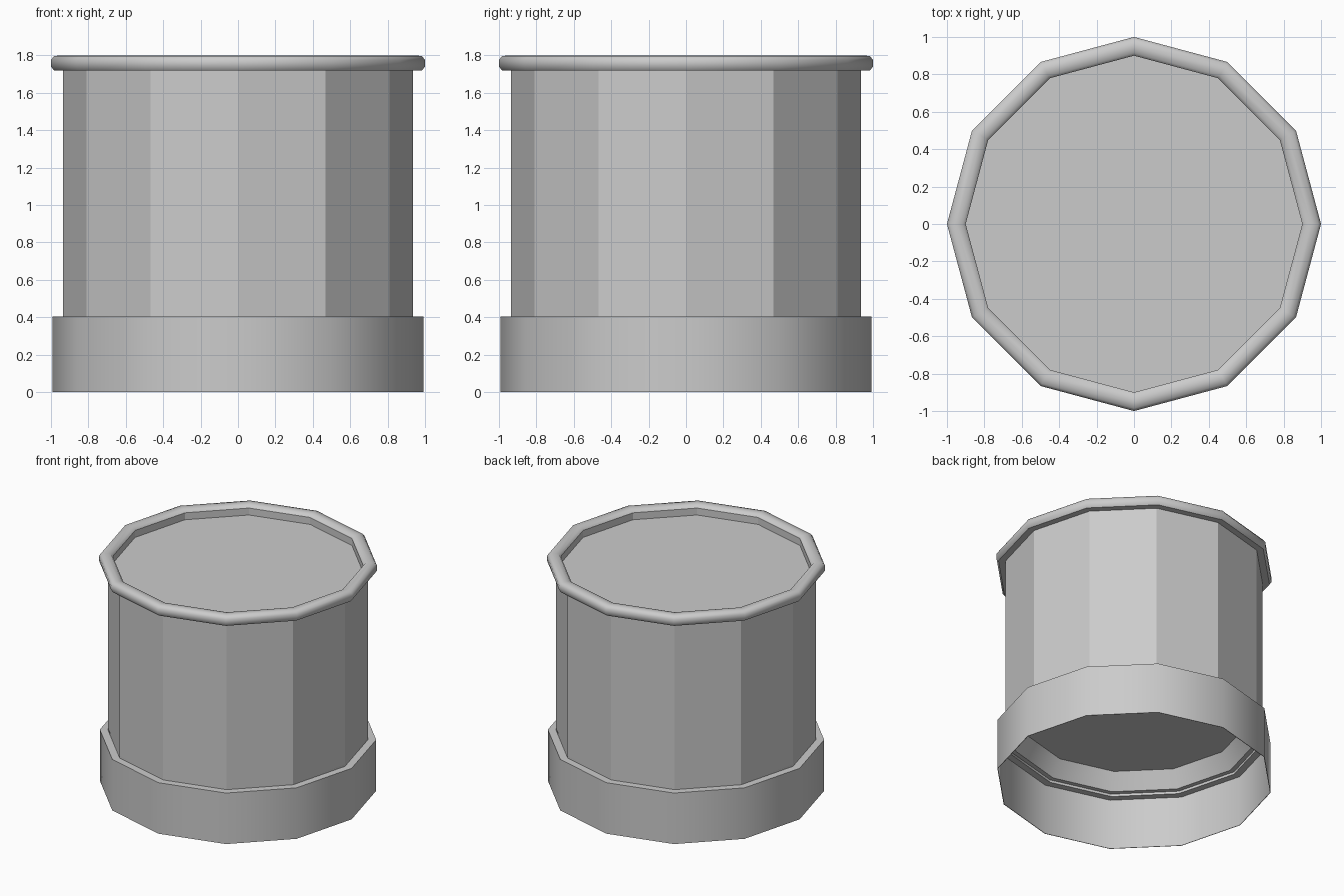
import bpy, bmesh, math

if "Cube" in bpy.data.objects:
    bpy.data.objects.remove(bpy.data.objects["Cube"])

SIDES = 12


def lathe(name, profile, smooth_angle=None):
    """Revolve (radius, z) points about z; radius 0 makes a flat cap."""
    bm = bmesh.new()
    rings = []
    for r, z in profile:
        if r == 0:
            rings.append(None)
        else:
            rings.append([bm.verts.new((r * math.cos(2 * math.pi * i / SIDES),
                                        r * math.sin(2 * math.pi * i / SIDES), z))
                          for i in range(SIDES)])
    for a, b in zip(rings, rings[1:]):
        if a is None:
            bm.faces.new(list(reversed(b)))
        elif b is None:
            bm.faces.new(a)
        else:
            for i in range(SIDES):
                j = (i + 1) % SIDES
                bm.faces.new((a[i], a[j], b[j], b[i]))
    mesh = bpy.data.meshes.new(name)
    bm.to_mesh(mesh)
    bm.free()
    ob = bpy.data.objects.new(name, mesh)
    bpy.context.collection.objects.link(ob)
    if smooth_angle:
        bpy.ops.object.select_all(action='DESELECT')
        ob.select_set(True)
        bpy.context.view_layer.objects.active = ob
        bpy.ops.object.shade_smooth_by_angle(angle=math.radians(smooth_angle))
    return ob


# Faceted drum wall
lathe("drum_body", [(0.935, 0.40), (0.935, 1.73)])

# Sunken lid with its upright inner wall
lathe("sunken_lid", [(0.90, 1.775), (0.90, 1.72), (0, 1.72)])

# Rounded rim around the lid, flat underneath
lathe("top_rim", [(0.935, 1.72), (0.985, 1.72), (1.0, 1.74), (1.0, 1.775),
                  (0.985, 1.795), (0.95, 1.80), (0.915, 1.795), (0.90, 1.775)],
      smooth_angle=48)

# Thin hollow skirt, stepped on its underside
lathe("base_skirt", [(0.90, 0.42), (0.935, 0.42), (0.935, 0.40), (0.989, 0.40),
                     (0.989, 0.0), (0.993, 0.0), (0.993, 0.403), (0.935, 0.403)],
      smooth_angle=40)

# Recessed underside inside the skirt
lathe("recessed_bottom", [(0, 0.545), (0.825, 0.545), (0.90, 0.42)], smooth_angle=40)
